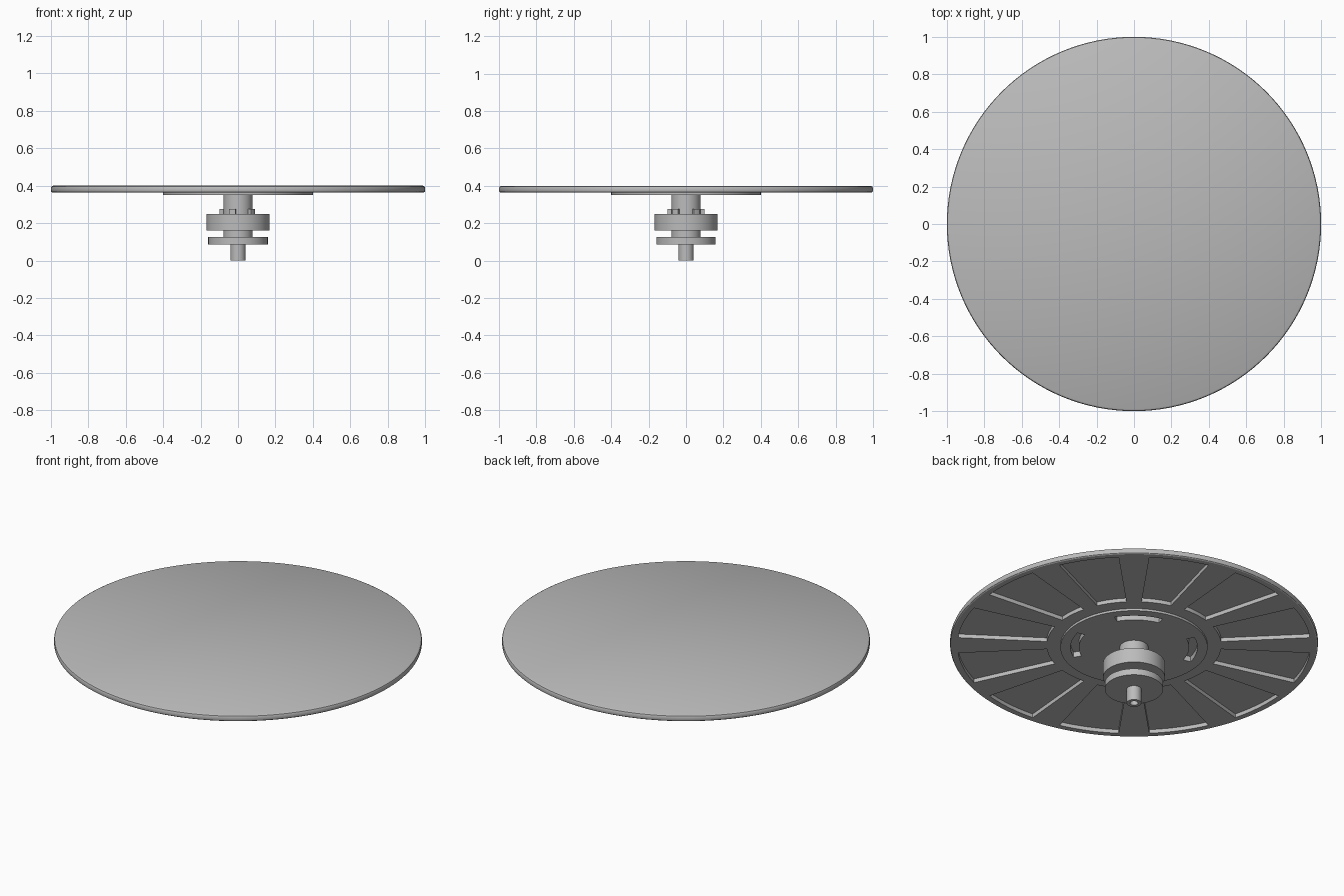
import bpy, bmesh
from math import radians, cos, sin, tau

cube = bpy.data.objects.get("Cube")
if cube:
    bpy.data.objects.remove(cube)

# One plain grey for everything
grey = bpy.data.materials.new("plain_grey")
grey.use_nodes = True
COLOUR = (0.5, 0.5, 0.5, 1)
grey.diffuse_color = COLOUR
grey.node_tree.nodes["Principled BSDF"].inputs["Base Color"].default_value = COLOUR


def to_object(name, bm):
    bmesh.ops.recalc_face_normals(bm, faces=bm.faces)
    mesh = bpy.data.meshes.new(name)
    bm.to_mesh(mesh)
    bm.free()
    mesh.materials.append(grey)
    obj = bpy.data.objects.new(name, mesh)
    bpy.context.collection.objects.link(obj)
    return obj


def activate(obj):
    bpy.ops.object.select_all(action='DESELECT')
    obj.select_set(True)
    bpy.context.view_layer.objects.active = obj


def smooth(obj):
    activate(obj)
    bpy.ops.object.shade_smooth_by_angle(angle=radians(30))


def lathe(name, profile, steps=64):
    """Turn a (radius, height) profile around the z axis."""
    bm = bmesh.new()
    verts = [bm.verts.new((r, 0, z)) for r, z in profile]
    edges = [bm.edges.new(pair) for pair in zip(verts, verts[1:])]
    bmesh.ops.spin(bm, geom=verts + edges, cent=(0, 0, 0), axis=(0, 0, 1),
                   angle=tau, steps=steps)
    bmesh.ops.remove_doubles(bm, verts=bm.verts, dist=1e-5)
    return to_object(name, bm)


def add_sector(bm, r0, r1, z0, z1, start, end, steps=10):
    """Add a solid ring sector between two angles in degrees."""
    angles = [radians(start + (end - start) * i / steps) for i in range(steps + 1)]
    outline = [(r1 * cos(a), r1 * sin(a)) for a in angles]
    outline += [(r0 * cos(a), r0 * sin(a)) for a in reversed(angles)]
    face = bm.faces.new([bm.verts.new((x, y, z0)) for x, y in outline])
    extruded = bmesh.ops.extrude_face_region(bm, geom=[face], use_keep_orig=True)
    top = [g for g in extruded["geom"] if isinstance(g, bmesh.types.BMVert)]
    bmesh.ops.translate(bm, verts=top, vec=(0, 0, z1 - z0))


# Round plate with a softened rim and a raised hub pad below
plate = lathe("round_plate", [
    (0, 0.35), (0.4, 0.35), (0.4, 0.363), (0.992, 0.363), (0.998, 0.367),
    (1, 0.372), (1, 0.388), (0.997, 0.395), (0.988, 0.4), (0, 0.4)], 128)

# Wedge pockets and curved hub slots cut into the underside
bm = bmesh.new()
for i in range(12):
    add_sector(bm, 0.475, 0.96, 0.3, 0.386, 30 * i - 5, 30 * i + 15)
for i in range(4):
    add_sector(bm, 0.3, 0.345, 0.3, 0.382, 90 * i + 32, 90 * i + 77)
cutter = to_object("pocket_cutter", bm)
cutter.hide_render = True
cut = plate.modifiers.new("pockets", 'BOOLEAN')
cut.operation = 'DIFFERENCE'
cut.solver = 'EXACT'
cut.object = cutter
activate(plate)
bpy.ops.object.modifier_apply(modifier=cut.name)
bpy.data.objects.remove(cutter)
smooth(plate)

# Stepped shaft with a hollow lower tip
smooth(lathe("shaft", [
    (0, 0.36), (0.078, 0.36), (0.078, 0.1), (0.04, 0.1), (0.04, 0),
    (0.022, 0), (0.022, 0.04), (0, 0.04)]))


def ring(name, r0, r1, z0, z1):
    smooth(lathe(name, [(r0, z0), (r1, z0), (r1, z1), (r0, z1), (r0, z0)]))


# Bearing wheel and lower flange
ring("bearing_wheel", 0.07, 0.168, 0.162, 0.25)
ring("lower_flange", 0.03, 0.159, 0.087, 0.125)

# Small locking tabs above the bearing
bm = bmesh.new()
for i in range(5):
    add_sector(bm, 0.07, 0.1, 0.24, 0.275, 72 * i + 170, 72 * i + 190, 4)
smooth(to_object("locking_tabs", bm))
